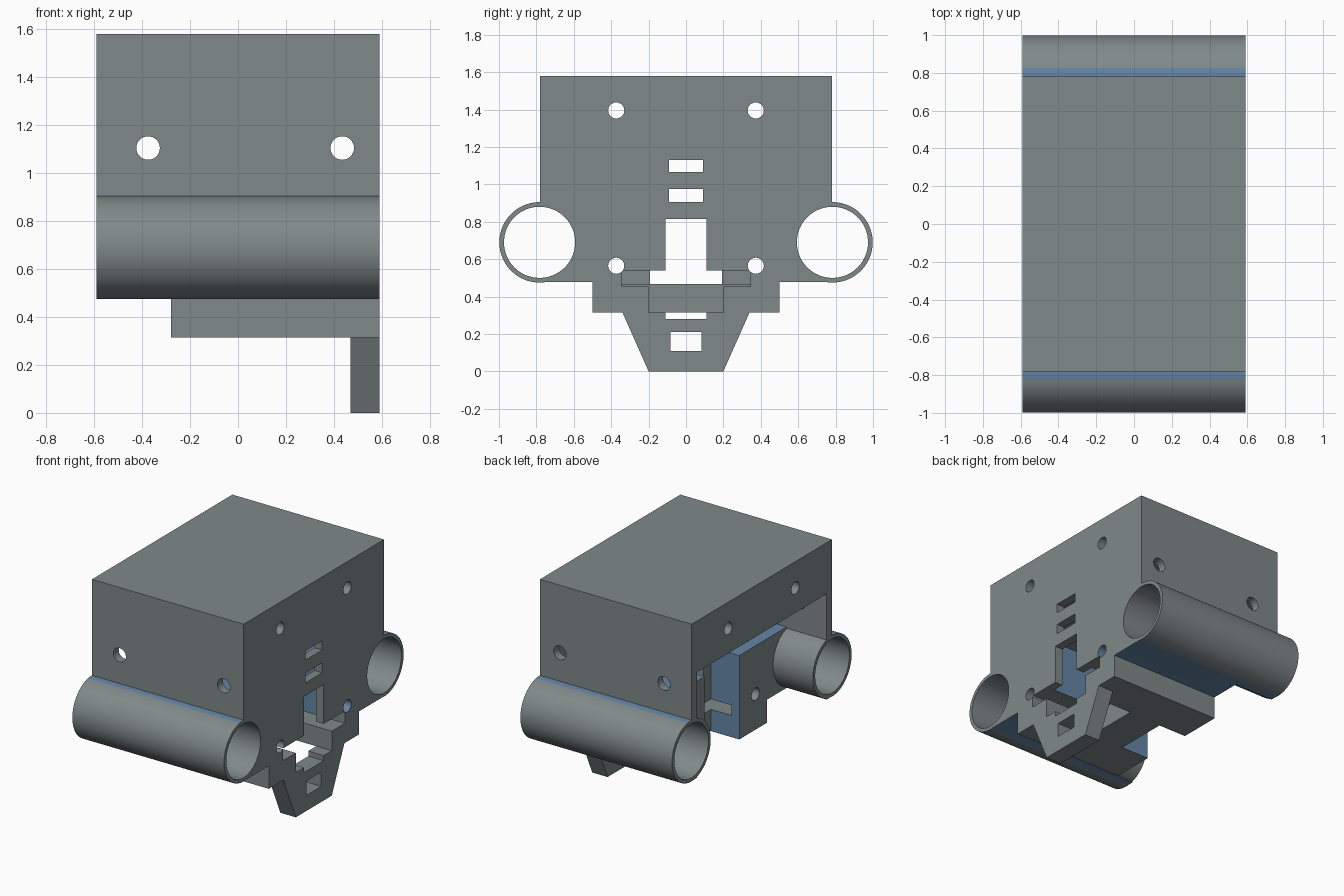
import bpy, bmesh, math
from mathutils import Matrix

if "Cube" in bpy.data.objects:
    bpy.data.objects.remove(bpy.data.objects["Cube"])


def material(name, rgb):
    m = bpy.data.materials.new(name)
    m.diffuse_color = (*rgb, 1)
    m.use_nodes = True
    m.node_tree.nodes["Principled BSDF"].inputs["Base Color"].default_value = m.diffuse_color
    return m


GREY = material("slate grey", (0.215, 0.25, 0.25))
BLUE = material("steel blue", (0.13, 0.235, 0.38))


def make(name, bm):
    bmesh.ops.recalc_face_normals(bm, faces=bm.faces)
    me = bpy.data.meshes.new(name)
    bm.to_mesh(me)
    bm.free()
    ob = bpy.data.objects.new(name, me)
    bpy.context.collection.objects.link(ob)
    return ob


def prism(name, x0, x1, pts):
    """Extrude a (y, z) outline along x."""
    bm = bmesh.new()
    f = bm.faces.new([bm.verts.new((x0, y, z)) for y, z in pts])
    g = bmesh.ops.extrude_face_region(bm, geom=[f])
    bmesh.ops.translate(bm, vec=(x1 - x0, 0, 0),
                        verts=[v for v in g["geom"] if isinstance(v, bmesh.types.BMVert)])
    return make(name, bm)


def box(name, x0, x1, y0, y1, z0, z1):
    return prism(name, x0, x1, [(y0, z0), (y1, z0), (y1, z1), (y0, z1)])


def rod(name, r, centre, length, axis, n):
    bm = bmesh.new()
    bmesh.ops.create_cone(bm, cap_ends=True, segments=n, radius1=r, radius2=r, depth=length)
    bm.transform(Matrix.Translation(centre) @ Matrix.Rotation(math.pi / 2, 4, axis))
    return make(name, bm)


def combine(target, tool, op):
    mod = target.modifiers.new("bool", "BOOLEAN")
    mod.object, mod.operation, mod.solver = tool, op, "EXACT"
    bpy.context.view_layer.objects.active = target
    bpy.ops.object.modifier_apply(modifier=mod.name)
    bpy.data.objects.remove(tool)


def cut(tool):
    combine(body, tool, "DIFFERENCE")


def add(tool):
    combine(body, tool, "UNION")


X = 0.59          # half length
PLATE = 0.53      # inner side of the end plate
BACK = -0.28      # rear of the solid block
TOP = 0.905       # top of the solid block

# Outer housing
body = box("carriage_housing", -X, X, -0.78, 0.78, 0.477, 1.58)
# Inner chamber and open rear bay
cut(box("chamber", -1, PLATE, -0.72, 0.72, TOP, 1.22))
cut(box("rear_bay", -1, BACK, -0.72, 0.72, 0.2, 1.22))
# Lower block and tapered leg
add(box("lower_block", BACK, X, -0.5, 0.5, 0.315, 0.7))
add(prism("leg", 0.47, X, [(-0.2, 0), (0.2, 0), (0.34, 0.315), (0.34, 0.4), (-0.34, 0.4), (-0.34, 0.315)]))
# Bearing tubes on both sides
for s in (-1, 1):
    add(rod("tube", 0.215, (0, s * 0.783, 0.69), 2 * X, 'Y', 96))
for s in (-1, 1):
    cut(rod("bore", 0.19, (0, s * 0.783, 0.69), 3, 'Y', 96))
# Rear slot and front pocket, joined by a narrow window
cut(box("rear_slot", -0.5, -0.06, -0.192, 0.192, 0.2, 1.0))
cut(box("front_pocket", 0.05, PLATE, -0.192, 0.192, 0.5, 1.0))
cut(box("window", -0.2, 1, -0.11, 0.11, 0.5, 0.815))
# Sliding plate recess and drop opening beneath it
cut(box("plate_recess", -0.22, 0.3, -0.345, 0.345, 0.468, 0.54))
cut(box("plate_mouth", 0.2, 1, -0.345, 0.345, 0.453, 0.539))
cut(box("drop_opening", 0.2, 1, -0.2, 0.2, 0.316, 0.5))
cut(box("drop_floor", 0.2, 0.47, -0.2, 0.2, 0.2, 0.5))
# Slots through the end plate and leg
for w, z0, z1 in ((0.092, 1.065, 1.13), (0.092, TOP, 0.975), (0.11, 0.28, 0.33), (0.082, 0.11, 0.21)):
    cut(box("plate_slot", 0.4, 1, -w, w, z0, z1))
# Screw holes along the length and across the sides
for y in (-0.373, 0.373):
    for z in (0.565, 1.395):
        cut(rod("long_hole", 0.043, (0, y, z), 3, 'Y', 32))
for x in (-0.375, 0.435):
    cut(rod("cross_hole", 0.049, (x, 0, 1.105), 3, 'X', 32))

# Blue on the inner block faces, grey elsewhere
me = body.data
me.materials.clear()
me.materials.append(GREY)
me.materials.append(BLUE)
for p in me.polygons:
    n, c = p.normal, p.center
    block_top = n.z > 0.9 and abs(c.z - TOP) < 0.004 and c.x < PLATE
    block_under = n.z < -0.99 and abs(c.z - 0.477) < 0.001 and abs(c.y) > 0.5
    slot_side = abs(n.y) > 0.9 and abs(abs(c.y) - 0.192) < 0.002 and c.x < PLATE
    hole_wall = abs(n.x) < 0.1 and math.hypot(c.y - 0.373, c.z - 0.565) < 0.046
    p.material_index = int(block_top or block_under or slot_side or hole_wall)

bpy.ops.object.select_all(action='DESELECT')
body.select_set(True)
bpy.context.view_layer.objects.active = body
bpy.ops.object.shade_smooth_by_angle(angle=math.radians(30))
